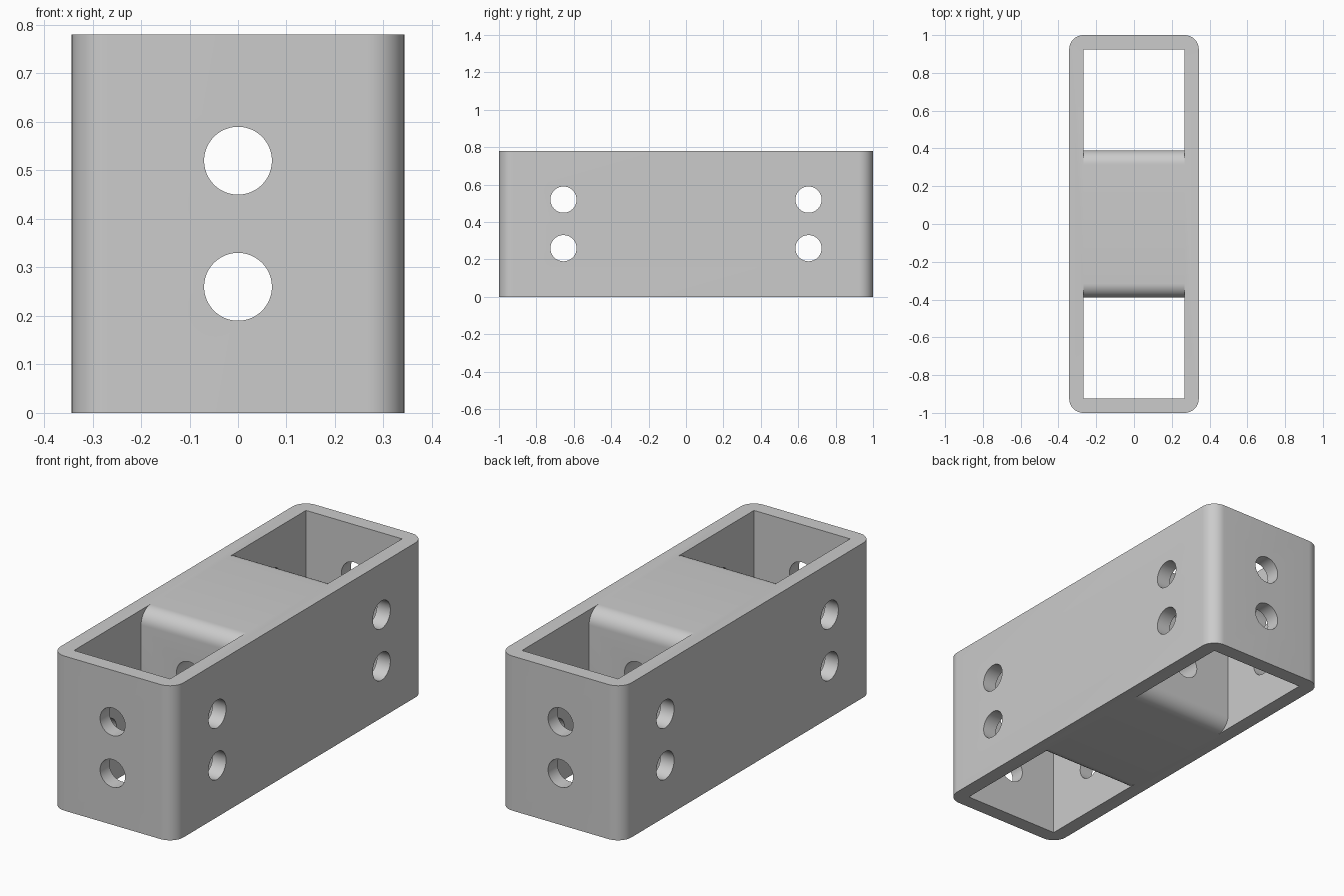
import bpy, bmesh, math
from mathutils import Vector

cube = bpy.data.objects.get("Cube")
if cube:
    bpy.data.objects.remove(cube, do_unlink=True)

HALF_X, HALF_Y, HEIGHT = 0.343, 1.0, 0.78
WALL, CORNER = 0.075, 0.075
BLOCK_Y, BLOCK_R = 0.39, 0.075
HOLE_R, HOLE_Y = 0.07, 0.655
HOLE_Z = (0.26, 0.52)

grey = bpy.data.materials.new("plain_grey")
grey.use_nodes = True
colour = (0.6, 0.6, 0.6, 1)
grey.diffuse_color = colour
grey.node_tree.nodes["Principled BSDF"].inputs["Base Color"].default_value = colour


def arc(cx, cy, r, start, end, steps=12):
    angles = [math.radians(start + (end - start) * i / steps) for i in range(steps + 1)]
    return [(cx + r * math.cos(a), cy + r * math.sin(a)) for a in angles]


def extrude(name, points, direction):
    """Make a closed prism from an outline and an extrusion vector."""
    bm = bmesh.new()
    face = bm.faces.new([bm.verts.new(p) for p in points])
    geom = bmesh.ops.extrude_face_region(bm, geom=[face])["geom"]
    moved = [v for v in geom if isinstance(v, bmesh.types.BMVert)]
    bmesh.ops.translate(bm, verts=moved, vec=Vector(direction))
    bmesh.ops.recalc_face_normals(bm, faces=bm.faces)
    mesh = bpy.data.meshes.new(name)
    bm.to_mesh(mesh)
    bm.free()
    obj = bpy.data.objects.new(name, mesh)
    bpy.context.collection.objects.link(obj)
    mesh.materials.append(grey)
    return obj


# Outer body: upright prism with rounded vertical corners
cx, cy = HALF_X - CORNER, HALF_Y - CORNER
outline = (arc(cx, cy, CORNER, 0, 90) + arc(-cx, cy, CORNER, 90, 180)
           + arc(-cx, -cy, CORNER, 180, 270) + arc(cx, -cy, CORNER, 270, 360))
body = extrude("bracket_body", [(x, y, 0) for x, y in outline], (0, 0, HEIGHT))

cutters = []

# End pockets, leaving a centre block with rounded top and bottom edges
inner_x, inner_y, over = HALF_X - WALL, HALF_Y - WALL, 0.1
edge_y = BLOCK_Y - BLOCK_R
profile = ([(inner_y, -over), (inner_y, HEIGHT + over), (edge_y, HEIGHT + over)]
           + arc(edge_y, HEIGHT - BLOCK_R, BLOCK_R, 90, 0)
           + arc(edge_y, BLOCK_R, BLOCK_R, 0, -90)
           + [(edge_y, -over)])
for side in (-1, 1):
    points = [(-inner_x, side * y, z) for y, z in profile]
    cutters.append(extrude("pocket_cutter", points, (2 * inner_x, 0, 0)))

# Bolt holes: two lengthwise bores and four crosswise bores
for z in HOLE_Z:
    ring = arc(0, z, HOLE_R, 0, 360, 48)[:-1]
    cutters.append(extrude("long_bore_cutter", [(a, -1.1, b) for a, b in ring], (0, 2.2, 0)))
    for side in (-1, 1):
        points = [(-0.5, side * HOLE_Y + a, b) for a, b in ring]
        cutters.append(extrude("cross_bore_cutter", points, (1, 0, 0)))

for cutter in cutters:
    cutter.hide_render = True
    mod = body.modifiers.new(cutter.name, "BOOLEAN")
    mod.operation = "DIFFERENCE"
    mod.solver = "EXACT"
    mod.object = cutter

# Bake the cuts and remove the cutters
bpy.context.view_layer.update()
graph = bpy.context.evaluated_depsgraph_get()
cut_mesh = bpy.data.meshes.new_from_object(body.evaluated_get(graph))
body.modifiers.clear()
body.data = cut_mesh
for cutter in cutters:
    bpy.data.objects.remove(cutter, do_unlink=True)

# Smooth the rounded corners and bores, keep the other edges sharp
bpy.ops.object.select_all(action="DESELECT")
body.select_set(True)
bpy.context.view_layer.objects.active = body
bpy.ops.object.shade_smooth_by_angle(angle=math.radians(30))
